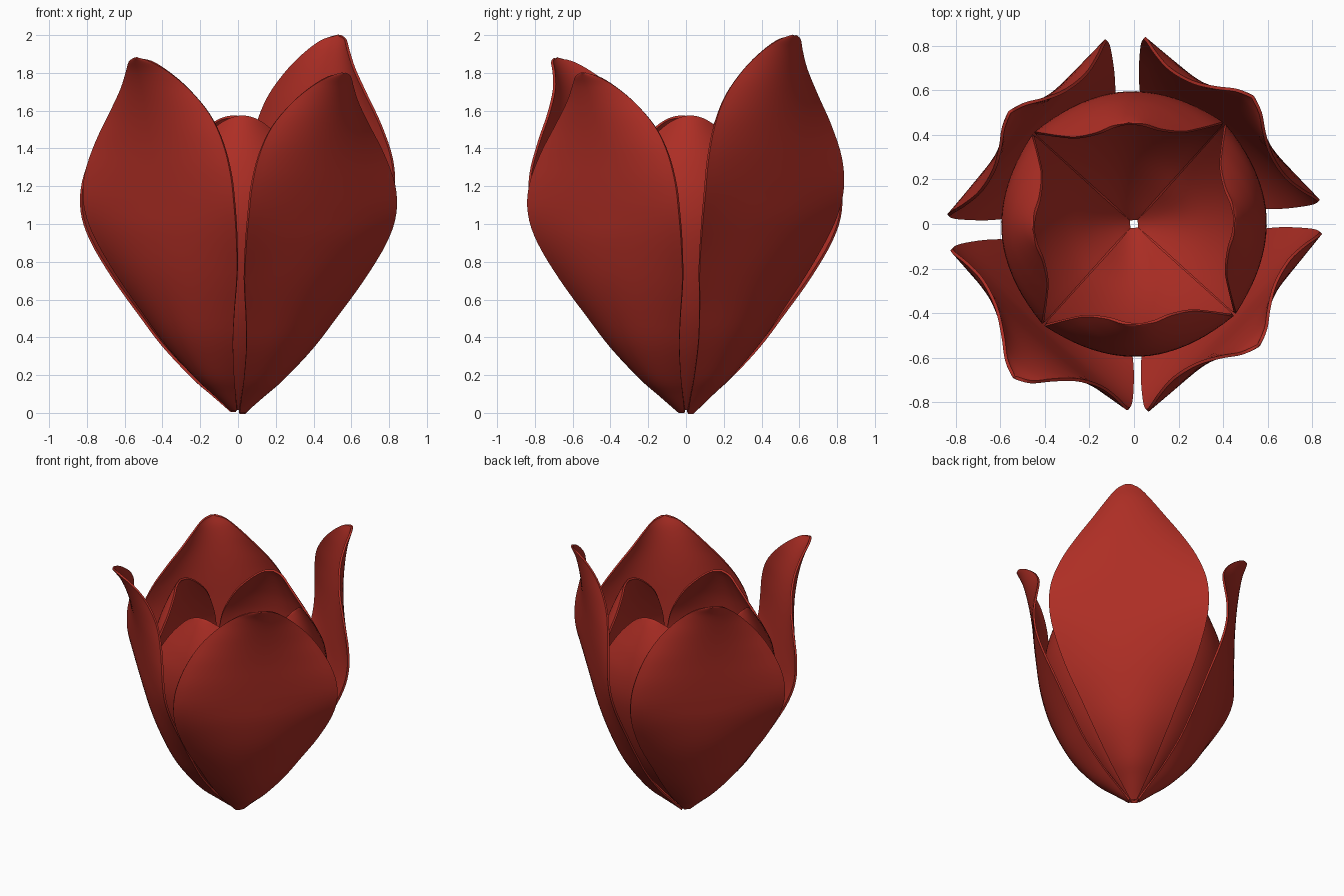
import bpy, bmesh, math

if "Cube" in bpy.data.objects:
    bpy.data.objects.remove(bpy.data.objects["Cube"])

red = bpy.data.materials.new("petal red")
red.diffuse_color = (0.42, 0.027, 0.018, 1)
red.use_nodes = True
red.node_tree.nodes["Principled BSDF"].inputs["Base Color"].default_value = red.diffuse_color

# Petal profile rows: height fraction, radius at midrib, radius at edges, half width
OUTER = [(0.0, .03, .03, .02), (.05, .155, .11, .085), (.10, .27, .19, .15),
         (.19, .405, .305, .25), (.28, .495, .39, .34), (.39, .575, .485, .45),
         (.50, .625, .575, .53), (.585, .645, .62, .557), (.67, .66, .628, .54),
         (.76, .675, .615, .47), (.84, .695, .61, .37), (.91, .72, .64, .252),
         (.96, .745, .695, .155), (.99, .77, .75, .078), (1.0, .78, .78, 0.0)]
INNER = [(0.0, .022, .022, .02), (.06, .12, .085, .08), (.13, .22, .15, .145),
         (.22, .33, .235, .23), (.32, .425, .305, .30), (.43, .50, .365, .36),
         (.54, .555, .41, .405), (.64, .585, .43, .42), (.74, .585, .425, .39),
         (.83, .56, .41, .315), (.90, .525, .40, .235), (.96, .485, .415, .14),
         (.99, .46, .44, .07), (1.0, .45, .45, 0.0)]


def smooth_rows(rows, steps=4):
    """Catmull-Rom interpolation between profile rows."""
    out = []
    n = len(rows)
    for i in range(n - 1):
        a, b = rows[max(i - 1, 0)], rows[i]
        c, d = rows[i + 1], rows[min(i + 2, n - 1)]
        for k in range(steps):
            t = k / steps
            out.append([.5 * (2 * q + (r - p) * t + (2 * p - 5 * q + 4 * r - s) * t * t
                              + (3 * q - p - 3 * r + s) * t ** 3)
                        for p, q, r, s in zip(a, b, c, d)])
    return out + [list(rows[-1])]


def petal(name, rows, azimuth, height, base=0.0, flare=0.0, sway=0.0,
          width=1.0, edge=0.0, cols=20):
    bm = bmesh.new()
    ca, sa = math.cos(math.radians(azimuth)), math.sin(math.radians(azimuth))
    grid = []
    for f, rc, re, w in smooth_rows(rows):
        line = []
        for j in range(cols + 1):
            u = 2 * j / cols - 1
            re2 = re + edge * math.sin(math.pi * min(max(f, 0), 1))
            r = rc + (re2 - rc) * u * u + flare * f ** 6
            t = w * width * u + sway * f ** 6
            line.append(bm.verts.new((r * ca - t * sa, r * sa + t * ca,
                                      base + f * (height - base))))
        grid.append(line)
    for lo, hi in zip(grid, grid[1:]):
        for j in range(cols):
            bm.faces.new((lo[j], lo[j + 1], hi[j + 1], hi[j]))
    bmesh.ops.remove_doubles(bm, verts=bm.verts, dist=0.0005)
    bmesh.ops.recalc_face_normals(bm, faces=bm.faces)
    me = bpy.data.meshes.new(name)
    bm.to_mesh(me)
    bm.free()
    me.materials.append(red)
    ob = bpy.data.objects.new(name, me)
    bpy.context.collection.objects.link(ob)
    # thin petal thickness
    mod = ob.modifiers.new("thickness", 'SOLIDIFY')
    mod.thickness = 0.014
    mod.offset = 0
    bpy.context.view_layer.objects.active = ob
    ob.select_set(True)
    bpy.ops.object.modifier_apply(modifier=mod.name)
    bpy.ops.object.shade_smooth_by_angle(angle=math.radians(40))
    ob.select_set(False)


# Four outer petals near the diagonals, each slightly different
petal("outer_petal_back_right", OUTER, 47, 2.0, width=.96, edge=.015)
petal("outer_petal_back_left", OUTER, 138, 1.82, base=.01, flare=-.03, width=.95, edge=.02)
petal("outer_petal_front_left", OUTER, 228, 1.88, base=.015, flare=.09, sway=.06,
      width=.96)
petal("outer_petal_front_right", OUTER, -44.3, 1.8, base=.005)

# Four inner petals on the axes, curling inward at the top
for side, angle in (("right", 3), ("back", 93), ("left", 183), ("front", 273)):
    petal("inner_petal_" + side, INNER, angle, 1.57, base=.02)
